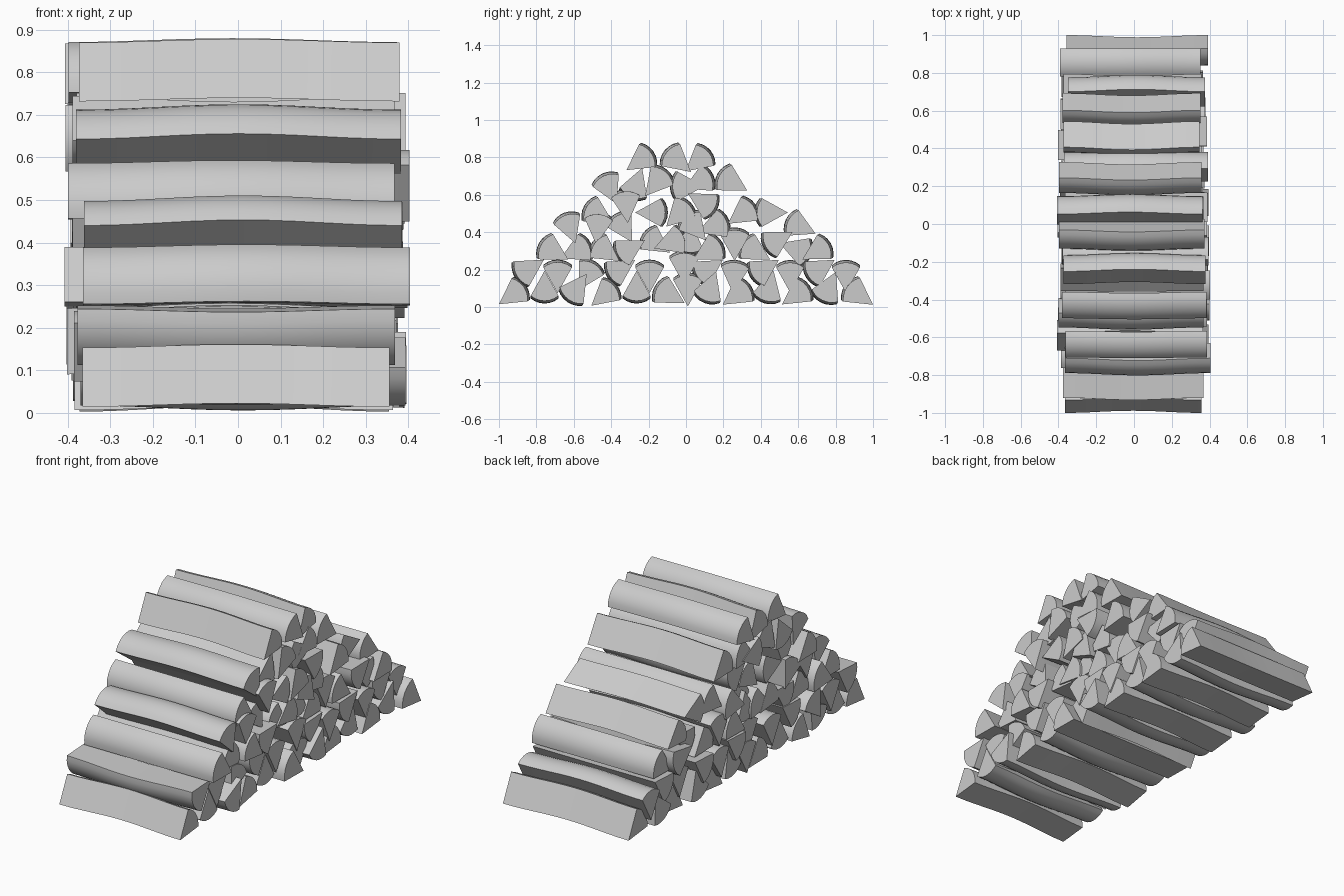
import bpy, bmesh, math, random

if "Cube" in bpy.data.objects:
    bpy.data.objects.remove(bpy.data.objects["Cube"])
random.seed(4)

R, HALF_ANGLE, STEPS, RINGS = .165, math.radians(29), 7, 12
LENGTH, BOW = .745, .014
count = 0


def split_log(y, z, facing):
    """Wedge of a round trunk lying along x, bowed out toward its bark side."""
    global count
    count += 1
    a = math.radians(facing)
    r = R * random.uniform(.97, 1.03)
    half = LENGTH / 2 * random.uniform(.96, 1.04)
    shift = random.uniform(-.022, .022)
    # apex, then the bark arc (flattened at its corners)
    section = [(-.63 * r, 0)]
    for i in range(STEPS):
        t = 2 * i / (STEPS - 1) - 1
        k = r * (1 - .05 * t * t)
        section.append((k * math.cos(t * HALF_ANGLE) - .63 * r, k * math.sin(t * HALF_ANGLE)))
    bm = bmesh.new()
    rings = []
    for j in range(RINGS + 1):
        u = 2 * j / RINGS - 1
        off = BOW * .5 * (1 + math.cos(math.pi * u))
        rings.append([bm.verts.new((shift + u * half,
                                    y + (p + off) * math.cos(a) - q * math.sin(a),
                                    z + (p + off) * math.sin(a) + q * math.cos(a)))
                      for p, q in section])
    n = len(section)
    for r0, r1 in zip(rings, rings[1:]):
        for i in range(n):
            bm.faces.new((r0[i], r0[(i + 1) % n], r1[(i + 1) % n], r1[i]))
    bm.faces.new(rings[0][::-1])
    bm.faces.new(rings[-1])
    bmesh.ops.recalc_face_normals(bm, faces=bm.faces)
    # keep every log inside the pile's outer bounds
    low = min(v.co.z for v in bm.verts)
    left, right = min(v.co.y for v in bm.verts), max(v.co.y for v in bm.verts)
    dy = max(0, -1 - left) - max(0, right - 1)
    bmesh.ops.translate(bm, verts=bm.verts, vec=(0, dy, max(0, .003 - low)))
    me = bpy.data.meshes.new(f"split_log_{count}")
    bm.to_mesh(me)
    bm.free()
    ob = bpy.data.objects.new(me.name, me)
    bpy.context.collection.objects.link(ob)
    ob.select_set(True)
    bpy.context.view_layer.objects.active = ob


def even_row(start, end, z, facings):
    """Evenly spaced logs; bark-down ones ride a little higher, bark-up ones sit lower."""
    for i, facing in enumerate(facings):
        y = start + (end - start) * i / (len(facings) - 1)
        split_log(y, z - .012 * math.sin(math.radians(facing)), facing)


def loose_row(z, logs):
    """Irregular course: (y, direction the bark faces) at one height."""
    for y, facing in logs:
        split_log(y, z, facing)


# Two full bottom courses, each in a left and a right half
even_row(-.92, -.10, .08, [35, -90, -125, 40, -90, 150])
split_log(.01, .10, 90)
even_row(.125, .915, .08, [-110, 35, -105, 35, -115, 145])
even_row(-.85, -.195, .19, [212, 90, 60, 212, 90])
split_log(-.01, .225, 90)
even_row(.11, .855, .19, [212, 85, 212, 90, 212, 90])

# Irregular upper courses
loose_row(.305, [(-.72, 150), (-.575, 25), (-.44, 145), (-.31, -150),
                 (.13, 30), (.36, 150), (.6, -20), (.71, 30)])
loose_row(.35, [(-.17, 145), (-.07, 20), (.02, -95), (.26, 90), (.48, -150)])
loose_row(.435, [(-.625, 110), (-.47, 85), (-.34, 120), (.04, 130), (.16, 20), (.6, 155)])
loose_row(.505, [(-.48, 150), (-.17, 0), (-.03, 45), (.31, 35), (.44, 180)])
loose_row(.555, [(-.32, 95), (.10, -30)])
loose_row(.645, [(-.415, 115), (-.27, -110), (-.01, 180)])
loose_row(.675, [(-.15, 50), (.08, 25), (.235, 150)])
loose_row(.79, [(-.235, 35), (-.055, 140), (.075, 40)])

bpy.ops.object.shade_smooth_by_angle(angle=math.radians(25))
